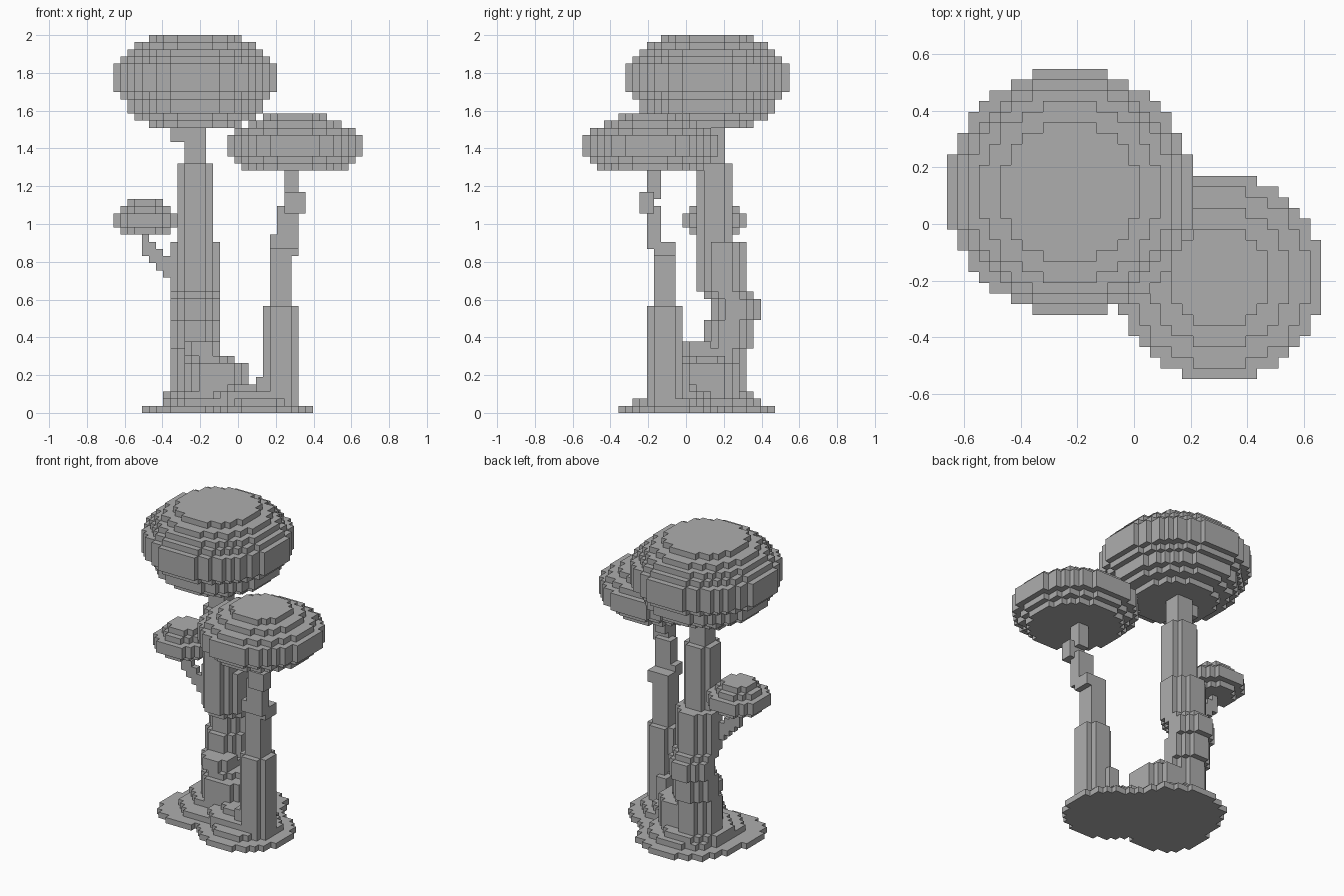
import bpy, bmesh, math

cube = bpy.data.objects.get("Cube")
if cube:
    bpy.data.objects.remove(cube, do_unlink=True)

V = 2 / 53                          # block size
OX, OY = -17.5 * V, -14.5 * V       # corner of the block grid

mat = bpy.data.materials.new("stone_grey")
mat.use_nodes = True
GREY = (0.42, 0.42, 0.42, 1)
mat.diffuse_color = GREY
mat.node_tree.nodes["Principled BSDF"].inputs["Base Color"].default_value = GREY


def disc(ci, cj, width, layers):
    """Round layer of blocks, the given number of blocks wide."""
    r = width / 2
    n = math.ceil(r)
    return {(round(ci + a), round(cj + b), k) for k in layers
            for a in range(-n, n + 1) for b in range(-n, n + 1)
            if a * a + b * b <= r * r}


def box(i0, i1, j0, j1, k0, k1):
    """Block of cells, all ends included."""
    return {(i, j, k) for i in range(i0, i1 + 1)
            for j in range(j0, j1 + 1) for k in range(k0, k1 + 1)}


def build(name, cells):
    """Turn cells into a mesh of their exposed sides."""
    bm = bmesh.new()
    verts = {}

    def vert(p):
        if p not in verts:
            verts[p] = bm.verts.new((OX + p[0] * V, OY + p[1] * V, p[2] * V))
        return verts[p]

    for c in sorted(cells):
        for axis in range(3):
            u, w = (axis + 1) % 3, (axis + 2) % 3
            for side in (0, 1):
                near = list(c)
                near[axis] += 1 if side else -1
                if tuple(near) in cells:
                    continue
                ring = []
                for du, dw in ((0, 0), (1, 0), (1, 1), (0, 1)):
                    p = list(c)
                    p[axis] += side
                    p[u] += du
                    p[w] += dw
                    ring.append(vert(tuple(p)))
                bm.faces.new(ring if side else ring[::-1])
    me = bpy.data.meshes.new(name)
    bm.to_mesh(me)
    bm.free()
    me.materials.append(mat)
    ob = bpy.data.objects.new(name, me)
    bpy.context.scene.collection.objects.link(ob)


def cap(name, ci, cj, bottom, widths):
    cells = set()
    for n, w in enumerate(widths):
        cells |= disc(ci, cj, w, [bottom + n])
    build(name, cells)


# Caps, as layer widths from the bottom up
cap("large_cap", 11, 17, 40, (13, 17, 19, 19, 21, 23, 23, 23, 23, 21, 19, 17, 13))
cap("medium_cap", 25, 9, 34, (15, 17, 19, 19, 19, 17, 13, 9))
cap("small_cap", 4, 18, 25, (7, 9, 9, 7, 5))

# Main trunk: centre, width and height range of each length
trunk = set()
for ci, cj, w, k0, k1 in ((11, 19, 7, 0, 8), (11, 20, 7, 9, 12), (11, 21, 7, 13, 15),
                          (11, 20, 7, 16, 16), (11, 19, 7, 17, 23),
                          (11, 18, 5, 24, 34), (11, 18, 3, 35, 39)):
    trunk |= disc(ci, cj, w, range(k0, k1 + 1))
trunk |= box(10, 12, 17, 19, 35, 39) | box(8, 9, 17, 18, 38, 39)
build("main_trunk", trunk)

# Second trunk
stem = (disc(23, 11, 5, range(0, 15)) | box(22, 24, 10, 12, 15, 23)
        | box(22, 25, 9, 10, 23, 24) | box(23, 25, 9, 10, 25, 28)
        | box(24, 26, 8, 9, 28, 30) | box(24, 25, 9, 10, 30, 33)
        | box(25, 25, 10, 12, 12, 23) - box(25, 25, 10, 12, 15, 21))
build("second_trunk", stem)

# Thin branch stepping up to the small cap
branch = set()
for n in range(4):
    branch |= box(7 - n, 7 - n, 18, 18, 19 + n, 21 + n)
build("branch", branch | box(4, 4, 18, 18, 22, 24))

# Root mound and the bridge between the trunks
roots = (disc(14, 17, 9, range(0, 7)) | disc(13, 17, 7, [7])
         | disc(12, 16, 5, range(8, 10)))
for n in range(8):
    roots |= disc(14 + n, 16 - n * 5 / 7, 5, range(0, 4 if n < 5 else 3))
roots |= box(20, 21, 10, 13, 0, 4) | box(21, 22, 12, 14, 0, 6)
build("root_mound", roots)

# Spreading base in three thin steps
base = disc(13, 18, 17, [0]) | disc(10, 14, 13, [0]) | disc(20, 12, 15, [0])
base |= disc(13, 18, 13, [1]) | disc(12, 15, 11, [1]) | disc(20, 12, 11, [1])
base |= disc(12, 18, 11, [2]) | disc(18, 13, 9, [2])
build("base", base)
